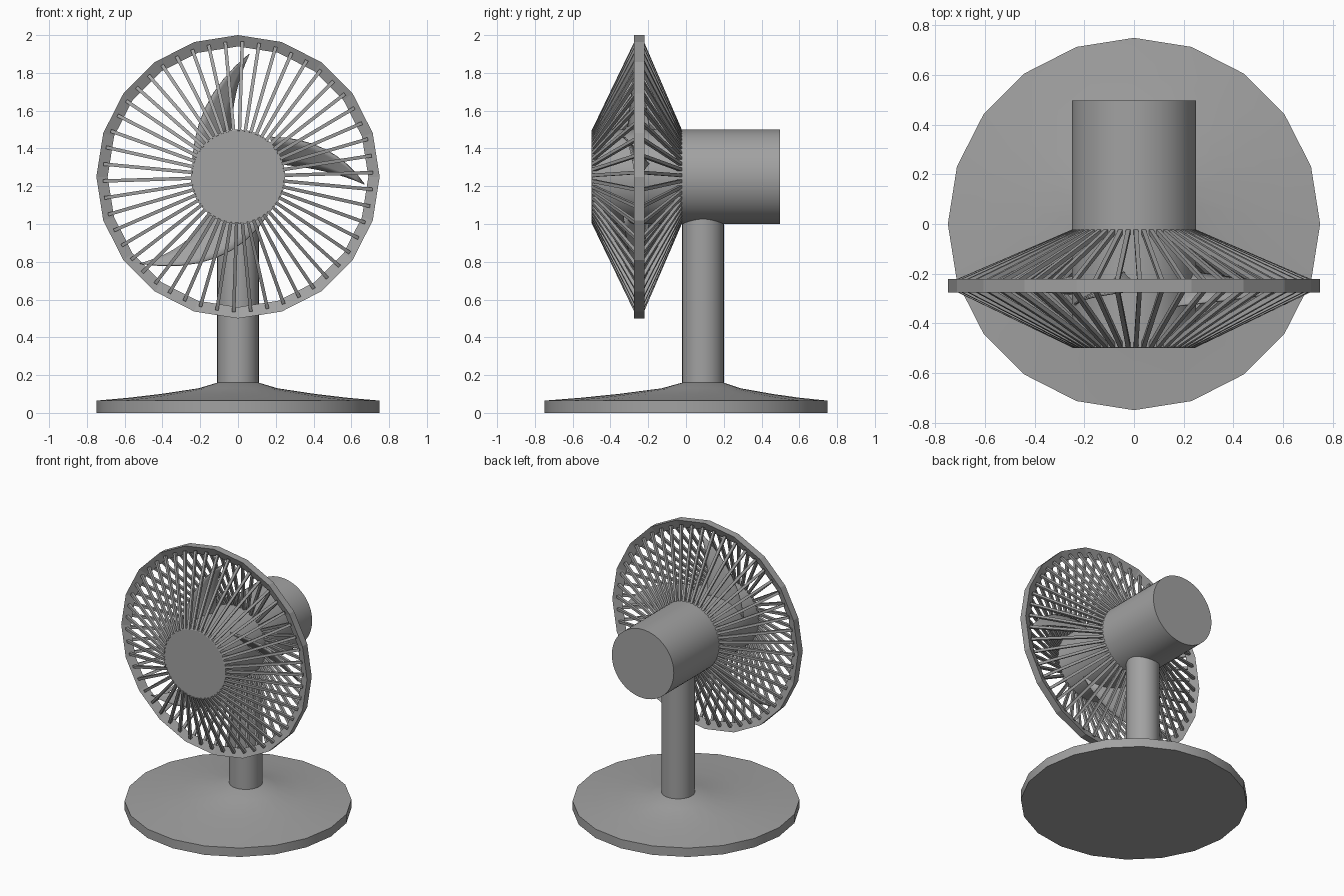
import bpy, bmesh
from math import sin, cos, pi, radians
from mathutils import Vector

cube = bpy.data.objects.get("Cube")
if cube:
    bpy.data.objects.remove(cube, do_unlink=True)

# One plain grey for the whole fan
grey = bpy.data.materials.new("plain grey")
grey.use_nodes = True
color = (0.36, 0.36, 0.36, 1)
grey.diffuse_color = color
grey.node_tree.nodes["Principled BSDF"].inputs["Base Color"].default_value = color

HUB_Z = 1.25
RIM_Y = -0.248


def finish(name, bm, smooth=None):
    bmesh.ops.recalc_face_normals(bm, faces=bm.faces)
    mesh = bpy.data.meshes.new(name)
    bm.to_mesh(mesh)
    bm.free()
    obj = bpy.data.objects.new(name, mesh)
    bpy.context.collection.objects.link(obj)
    mesh.materials.append(grey)
    if smooth:
        bpy.ops.object.select_all(action='DESELECT')
        obj.select_set(True)
        bpy.context.view_layer.objects.active = obj
        bpy.ops.object.shade_smooth_by_angle(angle=radians(smooth))
    return obj


def loft(name, rings, closed=False, smooth=None):
    """Skin a list of equal rings of points, capped or joined end to end."""
    bm = bmesh.new()
    loops = [[bm.verts.new(p) for p in ring] for ring in rings]
    pairs = list(zip(loops, loops[1:]))
    if closed:
        pairs.append((loops[-1], loops[0]))
    else:
        bm.faces.new(loops[0])
        bm.faces.new(loops[-1])
    for a, b in pairs:
        n = len(a)
        for i in range(n):
            j = (i + 1) % n
            bm.faces.new((a[i], a[j], b[j], b[i]))
    return finish(name, bm, smooth)


def flat_ring(r, z, y=0, n=20):
    return [(r * cos(2 * pi * i / n), y + r * sin(2 * pi * i / n), z) for i in range(n)]


def upright_ring(r, y, n=20):
    return [(r * cos(2 * pi * i / n), y, HUB_Z + r * sin(2 * pi * i / n)) for i in range(n)]


# Base: a faceted disc sweeping up to the offset post
base_profile = [(0.75, 0, 0), (0.75, 0.065, 0), (0.58, 0.08, 0.022),
                (0.41, 0.1, 0.05), (0.21, 0.13, 0.08), (0.11, 0.16, 0.09)]
loft("base", [flat_ring(r, z, y) for r, z, y in base_profile], smooth=30)

# Post and motor housing
loft("post", [flat_ring(0.11, z, 0.09, 40) for z in (0.15, 1.1)], smooth=30)
loft("motor_housing", [upright_ring(0.25, y, 64) for y in (-0.498, 0.498)], smooth=30)

# Rim: outer band with a wedge shaped inside
loft("rim", [upright_ring(0.75, RIM_Y - 0.027), upright_ring(0.75, RIM_Y + 0.027),
             upright_ring(0.69, RIM_Y)], closed=True)


# Guard wires: square bars from hub to rim
def guard(name, hub_y, rim_y, count=50, half=0.009):
    bm = bmesh.new()
    for k in range(count):
        a = 2 * pi * (k + 0.25) / count
        out = Vector((cos(a), 0, sin(a)))
        side = Vector((-sin(a), 0, cos(a)))
        centre = Vector((0, 0, HUB_Z))
        p = centre + out * 0.24 + Vector((0, hub_y, 0))
        q = centre + out * 0.712 + Vector((0, rim_y, 0))
        normal = (q - p).normalized().cross(side)
        corners = [side * s * half + normal * t * half
                   for s, t in ((-1, -1), (1, -1), (1, 1), (-1, 1))]
        near = [bm.verts.new(p + c) for c in corners]
        far = [bm.verts.new(q + c) for c in corners]
        bm.faces.new(near)
        bm.faces.new(far)
        for i in range(4):
            j = (i + 1) % 4
            bm.faces.new((near[i], near[j], far[j], far[i]))
    finish(name, bm)


guard("front_guard", -0.492, -0.265)
guard("back_guard", -0.028, -0.231)


# Blades: swept sheets between a leading and a trailing edge
def arc(a, m, b, t):
    """Quadratic through a, m and b."""
    return [a[i] * (1 - t) * (1 - 2 * t) + m[i] * 4 * t * (1 - t) + b[i] * t * (2 * t - 1)
            for i in (0, 1)]


def blade(name, lead, trail, tip, steps=8, across=4):
    bm = bmesh.new()
    rows = []
    for s in range(steps + 1):
        t = s / steps
        a, b = arc(*lead, tip, t), arc(*trail, tip, t)
        row = []
        for c in range(across + 1):
            u = c / across
            y = -0.26 + 0.14 * (1 - t) * (u - 0.5)
            row.append(bm.verts.new((a[0] + (b[0] - a[0]) * u, y, a[1] + (b[1] - a[1]) * u)))
        rows.append(row)
    for r0, r1 in zip(rows, rows[1:]):
        for c in range(across):
            bm.faces.new((r0[c], r0[c + 1], r1[c + 1], r1[c]))
    bmesh.ops.remove_doubles(bm, verts=bm.verts, dist=0.0005)
    obj = finish(name, bm, 40)
    thick = obj.modifiers.new("thickness", 'SOLIDIFY')
    thick.thickness = 0.008
    thick.offset = 0


blade("top_blade", [(-0.24, 1.28), (-0.17, 1.62)], [(-0.04, 1.47), (-0.01, 1.70)], (0.06, 1.9))
blade("left_blade", [(0.17, 1.46), (0.46, 1.395)], [(0.2, 1.32), (0.46, 1.28)], (0.67, 1.21))
blade("lower_blade", [(0.16, 1.05), (-0.12, 0.82)], [(-0.16, 1.05), (-0.3, 0.89)], (-0.52, 0.79))
